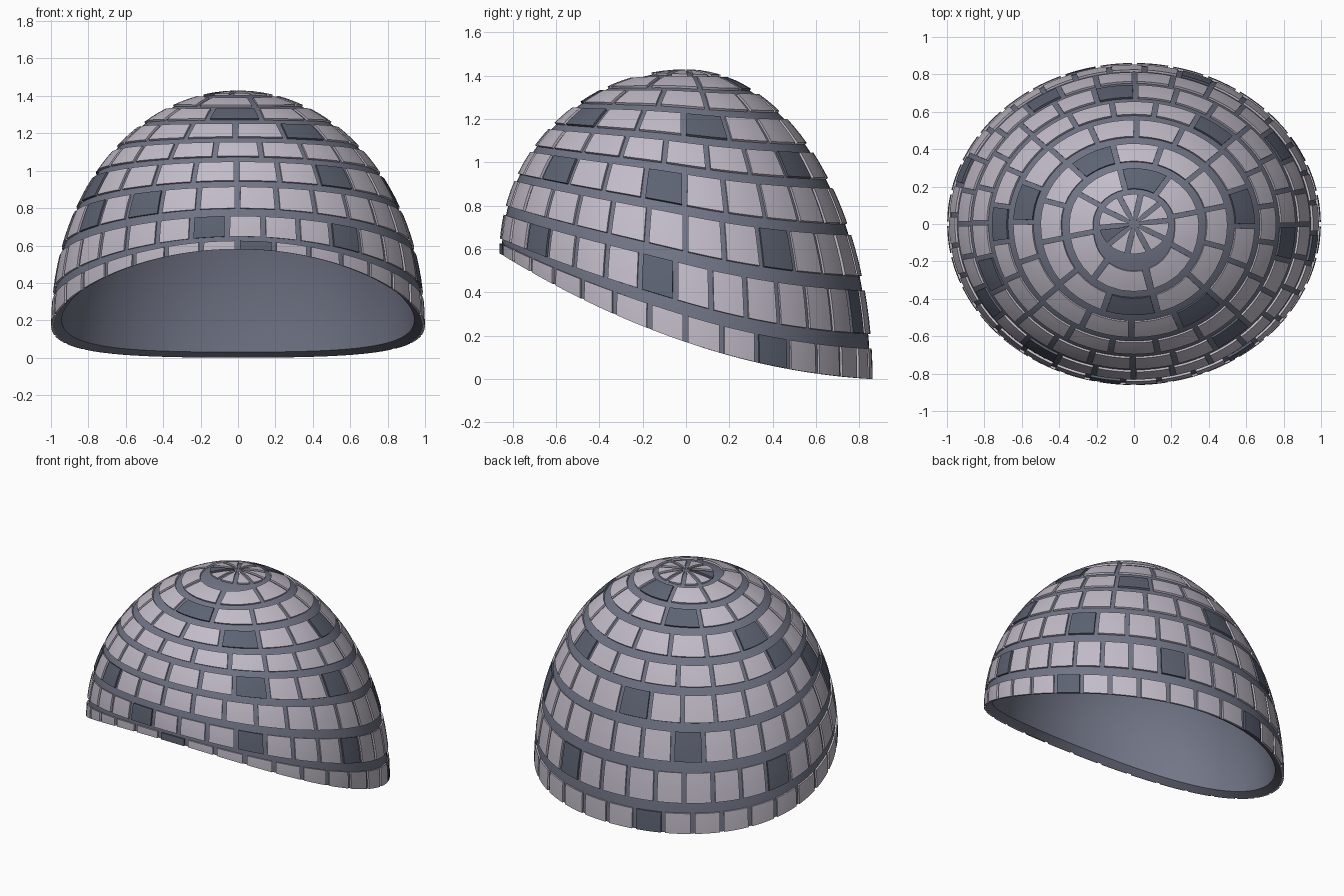
import bpy, bmesh
from math import sin, cos, radians, degrees, pi

if "Cube" in bpy.data.objects:
    bpy.data.objects.remove(bpy.data.objects["Cube"])


def material(name, rgb):
    m = bpy.data.materials.new(name)
    m.use_nodes = True
    m.diffuse_color = (*rgb, 1)
    bsdf = m.node_tree.nodes["Principled BSDF"]
    bsdf.inputs["Base Color"].default_value = (*rgb, 1)
    bsdf.inputs["Roughness"].default_value = 0.8
    return m


MORTAR = material("slate mortar", (0.165, 0.18, 0.24))
PALE = material("pale stone", (0.54, 0.50, 0.58))
DARK = material("dark stone", (0.11, 0.125, 0.17))


def dome_point(lat, phi, off, lift=0.0):
    """Point on the slanted dome; lat and phi in radians, off is outward."""
    t = sin(phi)
    rim = 0.17 - 0.29 * t + 0.12 * t * t + lift
    return ((0.988 + off) * cos(lat) * cos(phi),
            (0.85 + off) * cos(lat) * t,
            rim + (1.418 + off - rim) * sin(lat))


def finish(bm, name, mats, angle):
    mesh = bpy.data.meshes.new(name)
    bm.to_mesh(mesh)
    bm.free()
    ob = bpy.data.objects.new(name, mesh)
    bpy.context.collection.objects.link(ob)
    for m in mats:
        mesh.materials.append(m)
    bpy.ops.object.select_all(action='DESELECT')
    ob.select_set(True)
    bpy.context.view_layer.objects.active = ob
    bpy.ops.object.shade_smooth_by_angle(angle=radians(angle))
    return ob


def add_grid(bm, rows, closed=False, index=0):
    """Skin rows of points with quads."""
    grid = [[bm.verts.new(p) for p in row] for row in rows]
    n = len(grid[0])
    for low, high in zip(grid, grid[1:]):
        for i in range(n if closed else n - 1):
            j = (i + 1) % n
            bm.faces.new((low[i], low[j], high[j], high[i])).material_index = index


# Hollow shell: inner skin from the apex down, rim, outer skin up to the apex
SEG, LATS = 96, 24
rings = [(pi / 2 * k / LATS, -0.045, 0.03) for k in range(LATS, -1, -1)]
rings += [(pi / 2 * k / LATS, 0.0, 0.0) for k in range(LATS + 1)]
bm = bmesh.new()
add_grid(bm, [[dome_point(lat, 2 * pi * i / SEG, off, lift) for i in range(SEG)]
              for lat, off, lift in rings], closed=True)
bmesh.ops.remove_doubles(bm, verts=bm.verts, dist=1e-5)
finish(bm, "dome_shell", [MORTAR], 40)

# Stone courses: bottom and top latitude, stone count, centre of a stone,
# directions of the dark stones (degrees)
COURSES = [
    (0, 5.6, 32, 28, (28, 105, 278)),
    (8.4, 16.6, 32, 351, (351, 307, 264, 75, 160)),
    (19.5, 27.7, 28, 32, (32, 122, 212, 243)),
    (30.2, 38, 24, 352, (352, 302, 95, 195)),
    (40.5, 47, 20, 54, (54, 177)),
    (49.7, 57, 16, 10, (10, 298, 160)),
    (60, 67, 12, 88, (118, 275)),
    (69.7, 77.3, 8, 80, (80,)),
    (79.3, 88.5, 10, 205, (205,)),
]


def course_lat(deg, phi):
    """Courses dip a little towards the front."""
    dip = 4.5 * max(0.0, -sin(phi)) ** 2 * min(1.0, deg / 10)
    return radians(deg - (dip if deg < 78 else 0))


def add_stone(bm, low, high, centre, step, index):
    nu, nv = 4, 3
    us = [-1] + [2 * i / nu - 1 for i in range(nu + 1)] + [1]
    vs = [0] + [j / nv for j in range(nv + 1)] + [1]
    rows = []
    for j, v in enumerate(vs):
        deg = low + (high - low) * v
        gap = min(0.014 / cos(radians(deg)), 0.42 * step)
        row = []
        for i, u in enumerate(us):
            phi = centre + u * (step / 2 - gap)
            edge = i in (0, nu + 2) or j in (0, nv + 2)
            row.append(dome_point(course_lat(deg, phi), phi, -0.002 if edge else 0.011))
        rows.append(row)
    add_grid(bm, rows, index=index)


bm = bmesh.new()
for low, high, count, start, darks in COURSES:
    step = 360 / count
    dark_ids = {round((d - start) / step) % count for d in darks}
    for k in range(count):
        add_stone(bm, low, high, radians(start + k * step), radians(step),
                  1 if k in dark_ids else 0)
bmesh.ops.remove_doubles(bm, verts=bm.verts, dist=1e-5)
finish(bm, "stone_courses", [PALE, DARK], 35)
